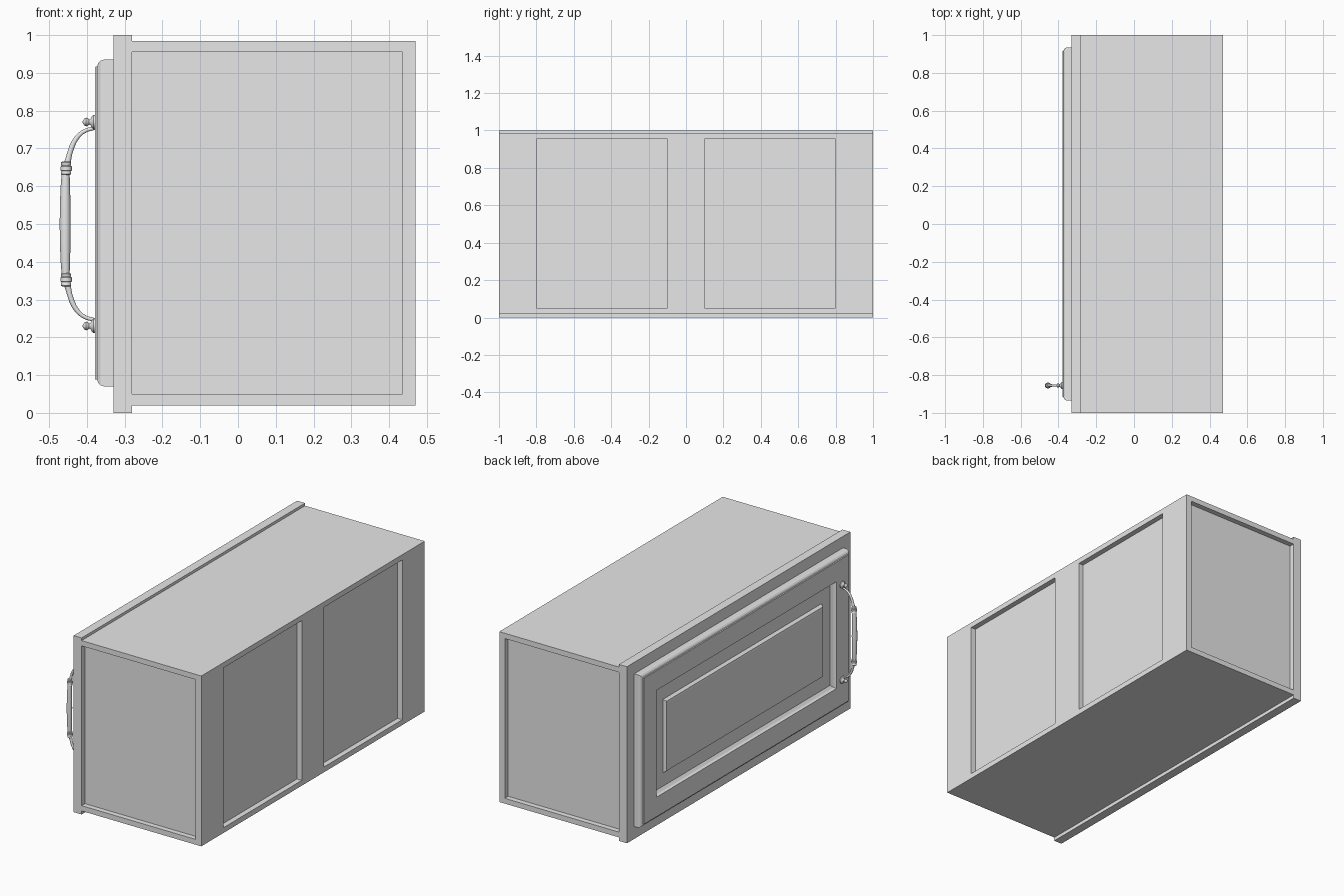
import bpy, bmesh, math
from mathutils import Vector

if "Cube" in bpy.data.objects:
    bpy.data.objects.remove(bpy.data.objects["Cube"], do_unlink=True)

grey = bpy.data.materials.new("light grey")
grey.use_nodes = True
COLOUR = (0.8, 0.8, 0.8, 1)
grey.diffuse_color = COLOUR
grey.node_tree.nodes["Principled BSDF"].inputs["Base Color"].default_value = COLOUR


def finish(bm, name, smooth=False):
    """Turn a bmesh into a grey object."""
    bmesh.ops.recalc_face_normals(bm, faces=bm.faces)
    mesh = bpy.data.meshes.new(name)
    bm.to_mesh(mesh)
    bm.free()
    mesh.materials.append(grey)
    obj = bpy.data.objects.new(name, mesh)
    bpy.context.collection.objects.link(obj)
    if smooth:
        bpy.ops.object.select_all(action='DESELECT')
        bpy.context.view_layer.objects.active = obj
        obj.select_set(True)
        bpy.ops.object.shade_smooth_by_angle(angle=math.radians(40))
    return obj


def box(name, x, y, z):
    """Box from (min, max) ranges."""
    bm = bmesh.new()
    bmesh.ops.create_cube(bm, size=1)
    for v in bm.verts:
        v.co = [r[0] if c < 0 else r[1] for c, r in zip(v.co, (x, y, z))]
    return finish(bm, name)


def skin(bm, rings):
    """Bridge a row of vertex rings and cap both ends."""
    n = len(rings[0])
    for a, b in zip(rings, rings[1:]):
        for i in range(n):
            j = (i + 1) % n
            bm.faces.new((a[i], a[j], b[j], b[i]))
    bm.faces.new(rings[0])
    bm.faces.new(rings[-1])


def tube(name, points, y, mirrored=False, sides=16):
    """Round sweep through (x, z, radius) points at a fixed y."""
    if mirrored:
        points = [(x, 1 - z, r) for x, z, r in points]
    bm = bmesh.new()
    rings = []
    for i, (x, z, r) in enumerate(points):
        a, b = points[max(i - 1, 0)], points[min(i + 1, len(points) - 1)]
        t = Vector((b[0] - a[0], 0, b[1] - a[1])).normalized()
        u, w = Vector((0, 1, 0)), Vector((-t.z, 0, t.x))
        rings.append([bm.verts.new(Vector((x, y, z)) + r * (
            math.cos(k * math.tau / sides) * u + math.sin(k * math.tau / sides) * w))
            for k in range(sides)])
    skin(bm, rings)
    return finish(bm, name, smooth=True)


# Cabinet body with recessed panels on both ends and the back
body = box("cabinet_body", (-0.28, 0.47), (-1, 1), (0.02, 0.985))
PANEL_Z, DEPTH = (0.05, 0.955), 0.03
recesses = []
for s in (-1, 1):
    end = sorted((s * (1 - DEPTH), s * 1.1))
    recesses.append(box("end_recess", (-0.3, 0.435), end, PANEL_Z))
    back = sorted((s * 0.1, s * 0.8))
    recesses.append(box("back_recess", (0.47 - DEPTH, 0.6), back, PANEL_Z))
bpy.context.view_layer.objects.active = body
for cutter in recesses:
    mod = body.modifiers.new("recess", 'BOOLEAN')
    mod.operation = 'DIFFERENCE'
    mod.solver = 'EXACT'
    mod.object = cutter
    bpy.ops.object.modifier_apply(modifier=mod.name)
    bpy.data.objects.remove(cutter, do_unlink=True)

# Face frame around the door
box("face_frame", (-0.33, -0.28), (-1, 1), (0, 1))

# Door: stepped rim, flat rails, sunken groove and raised centre panel, as (inset, x)
door_profile = [(0, -0.33), (0, -0.355), (0.003, -0.364), (0.009, -0.370), (0.018, -0.373),
                (0.019, -0.379), (0.13, -0.379), (0.134, -0.365), (0.148, -0.352),
                (0.225, -0.352), (0.235, -0.368), (0.245, -0.370)]
bm = bmesh.new()
loops = []
for inset, x in door_profile:
    hy, hz = 0.935 - inset, 0.4325 - inset
    loops.append([bm.verts.new((x, sy * hy, 0.5025 + sz * hz))
                  for sy, sz in ((-1, -1), (1, -1), (1, 1), (-1, 1))])
skin(bm, loops)
finish(bm, "door")

# Pull handle, standing upright near one end of the door
Y = -0.855
tube("handle_grip", [(-0.456, 0.36, 0.010), (-0.457, 0.40, 0.0125), (-0.4575, 0.45, 0.014),
                     (-0.4575, 0.50, 0.0145), (-0.4575, 0.55, 0.014), (-0.457, 0.60, 0.0125),
                     (-0.456, 0.64, 0.010)], Y)
arm = [(-0.376, 0.755, 0.005), (-0.400, 0.749, 0.005), (-0.413, 0.742, 0.0055),
       (-0.424, 0.732, 0.006), (-0.433, 0.719, 0.0065), (-0.440, 0.704, 0.007),
       (-0.446, 0.685, 0.007), (-0.453, 0.655, 0.009)]
collar = [(-0.455, 0.630, 0.010), (-0.455, 0.632, 0.0135), (-0.455, 0.638, 0.0135),
          (-0.455, 0.640, 0.012), (-0.455, 0.642, 0.0155), (-0.455, 0.652, 0.0155),
          (-0.455, 0.654, 0.012), (-0.455, 0.656, 0.0135), (-0.455, 0.663, 0.0135),
          (-0.455, 0.666, 0.010)]
foot = [(-0.376, 0.770, 0.019), (-0.383, 0.770, 0.019), (-0.387, 0.770, 0.015),
        (-0.390, 0.770, 0.009), (-0.394, 0.770, 0.007), (-0.397, 0.770, 0.010),
        (-0.402, 0.770, 0.0115), (-0.407, 0.770, 0.009), (-0.411, 0.770, 0.003)]
for side, flip in (("upper", False), ("lower", True)):
    tube(side + "_handle_arm", arm, Y, flip)
    tube(side + "_handle_collar", collar, Y, flip)
    tube(side + "_handle_foot", foot, Y, flip)
